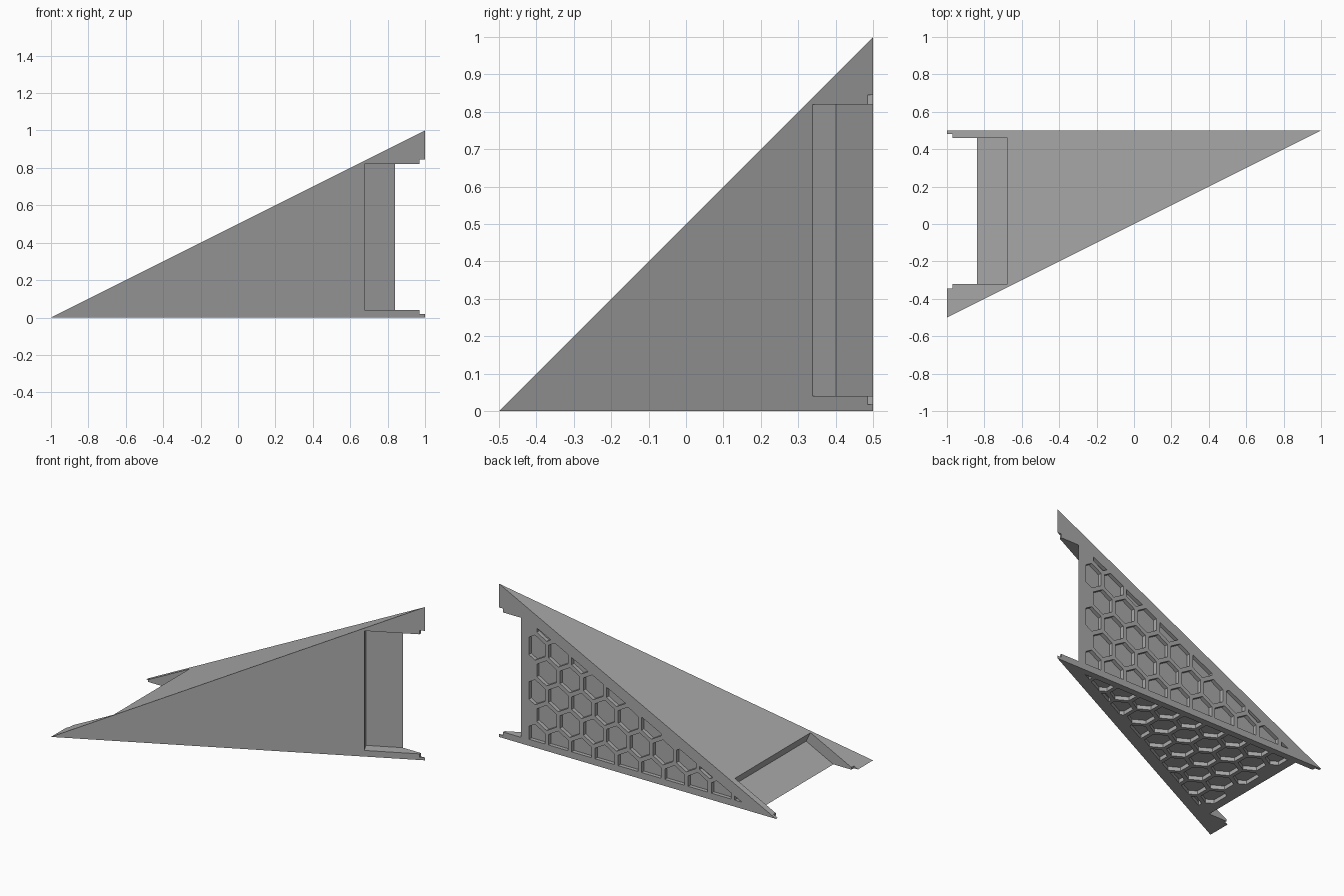
import bpy, bmesh, math
from mathutils import Matrix, Vector

if "Cube" in bpy.data.objects:
    bpy.data.objects.remove(bpy.data.objects["Cube"])

grey = bpy.data.materials.new("warm_grey")
grey.use_nodes = True
grey.diffuse_color = (0.4, 0.4, 0.4, 1)
grey.node_tree.nodes["Principled BSDF"].inputs["Base Color"].default_value = (0.4, 0.4, 0.4, 1)

# Half turn that carries the back face onto the bottom face
TURN = Matrix(((-1, 0, 0, 0), (0, 0, -1, 0.5), (0, -1, 0, 0.5), (0, 0, 0, 1)))


def make(name, bm):
    bmesh.ops.recalc_face_normals(bm, faces=bm.faces)
    mesh = bpy.data.meshes.new(name)
    bm.to_mesh(mesh)
    bm.free()
    mesh.materials.append(grey)
    obj = bpy.data.objects.new(name, mesh)
    bpy.context.collection.objects.link(obj)
    return obj


def prism(bm, base, shift):
    """Extrude a polygon, and add its half-turned copy."""
    for mat in (Matrix(), TURN):
        lo = [bm.verts.new(mat @ Vector(p)) for p in base]
        hi = [bm.verts.new(mat @ (Vector(p) + Vector(shift))) for p in base]
        bm.faces.new(lo)
        bm.faces.new(hi[::-1])
        for i in range(len(lo)):
            j = (i + 1) % len(lo)
            bm.faces.new((lo[i], hi[i], hi[j], lo[j]))


def clip(poly, a, b, c):
    """Keep the part of a convex polygon where a*u + b*w <= c."""
    out = []
    for p, q in zip(poly, poly[1:] + poly[:1]):
        dp, dq = (a * s[0] + b * s[1] - c for s in (p, q))
        if dp <= 0:
            out.append(p)
        if dp * dq < 0:
            t = dp / (dp - dq)
            out.append((p[0] + t * (q[0] - p[0]), p[1] + t * (q[1] - p[1])))
    return out


def area(poly):
    return abs(sum(p[0] * q[1] - q[0] * p[1] for p, q in zip(poly, poly[1:] + poly[:1]))) / 2


# Solid wedge with four corners
bm = bmesh.new()
for co in ((-1, 0.5, 0), (1, 0.5, 0), (1, 0.5, 1), (-1, -0.5, 0)):
    bm.verts.new(co)
bmesh.ops.convex_hull(bm, input=bm.verts)
body = make("wedge_body", bm)

# Long edge notch, its floor parallel to the sloping face
notch = bmesh.new()
prism(notch, [(x, y, 0.04) for x, y in
              ((0.643, 0.4015), (1.04, 0.6), (1.2, 0.6), (1.2, 0.2), (0.743, 0.2015))], (0, 0, 0.78))

# Small step at the thin tips
step = bmesh.new()
prism(step, [(x, y, 0.018) for x, y in ((0.97, 0.3), (1.2, 0.3), (1.2, 0.7), (0.97, 0.7))], (0, 0, 0.827))

# Honeycomb pockets, trimmed to a triangular border
PITCH, RIB, DEPTH = 0.168, 0.026, 0.025
ROW = PITCH * math.sqrt(3) / 2
radius = (PITCH - RIB) / math.sqrt(3)
pockets = bmesh.new()
for r in range(7):
    for k in range(12):
        u = 0.74 - PITCH * (k + 0.5 * (r % 2))
        w = 0.07 + ROW * r
        hexagon = [(u + radius * math.sin(i * math.pi / 3), w + radius * math.cos(i * math.pi / 3))
                   for i in range(6)]
        for line in ((1, 0, 0.784), (0, -1, -0.043), (-0.5, 1, 0.42)):
            hexagon = clip(hexagon, *line)
        if len(hexagon) > 2 and area(hexagon) > 0.0006:
            prism(pockets, [(x, 0.5 - DEPTH, z) for x, z in hexagon], (0, 0.1, 0))

# Carve the wedge
for name, bm in (("notch_cutter", notch), ("step_cutter", step), ("pocket_cutter", pockets)):
    cutter = make(name, bm)
    mod = body.modifiers.new(name, "BOOLEAN")
    mod.object = cutter
    mod.operation = "DIFFERENCE"
    mod.solver = "EXACT"
    bpy.context.view_layer.objects.active = body
    bpy.ops.object.modifier_apply(modifier=name)
    bpy.data.objects.remove(cutter)
